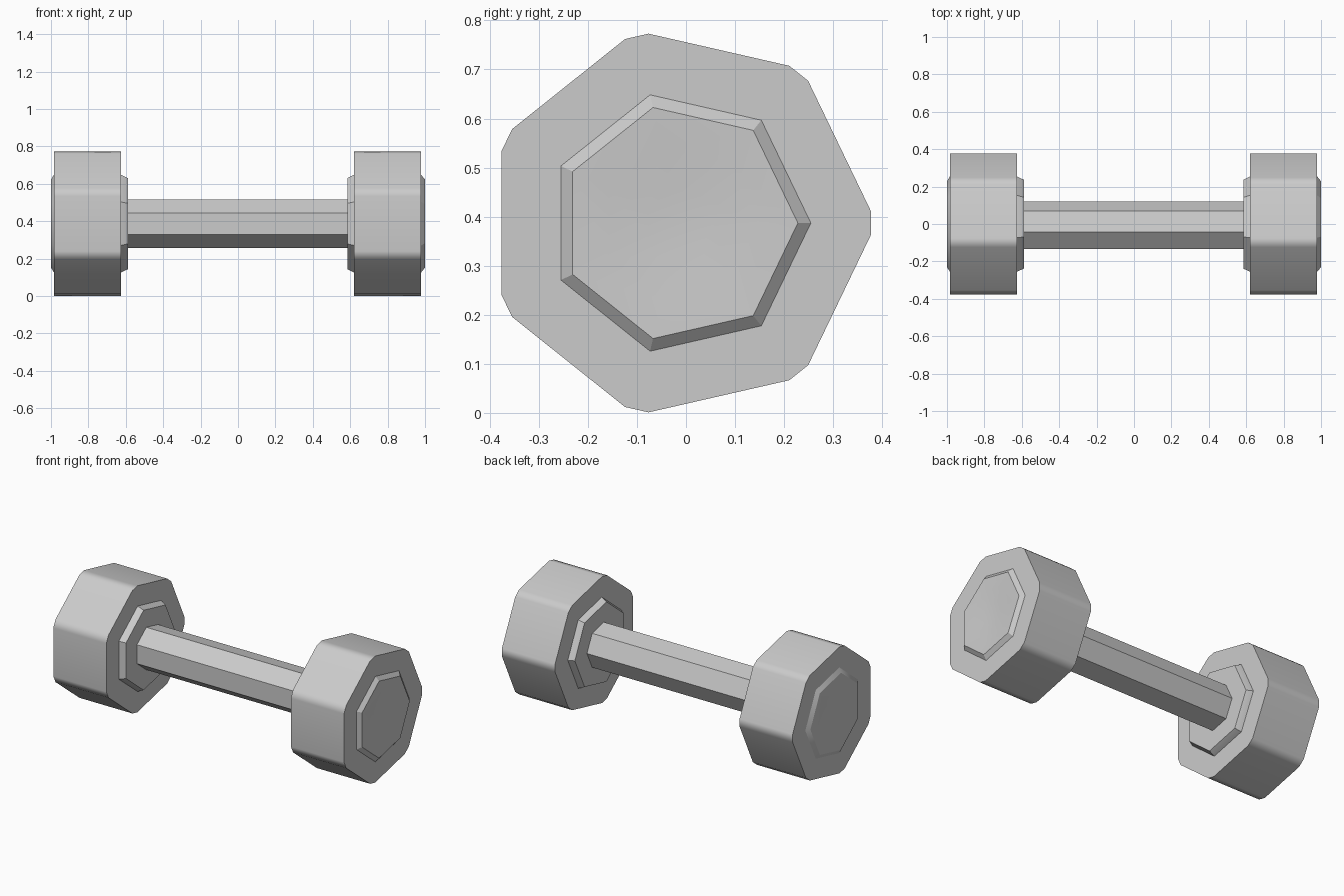
import bpy
import bmesh
import math

cube = bpy.data.objects.get("Cube")
if cube:
    bpy.data.objects.remove(cube, do_unlink=True)

CY, CZ = -0.0135, 0.387          # axis of the dumbbell
STEP = 2 * math.pi / 7

grey = bpy.data.materials.new("plain grey")
grey.use_nodes = True
grey.diffuse_color = (0.6, 0.6, 0.6, 1)
grey.node_tree.nodes["Principled BSDF"].inputs["Base Color"].default_value = (0.6, 0.6, 0.6, 1)

HEPTAGON = [k * STEP for k in range(7)]
CUT = math.radians(3.6)          # half-angle of each cut corner
CUT_HEPTAGON = [k * STEP + s * CUT for k in range(7) for s in (-1, 1)]


def loft(name, sections, angles):
    """Skin a closed solid along x through (x, radius) sections."""
    bm = bmesh.new()
    rings = []
    for x, r in sections:
        rings.append([bm.verts.new((x, CY + r * math.cos(a), CZ + r * math.sin(a)))
                      for a in angles])
    n = len(angles)
    for a, b in zip(rings, rings[1:]):
        for i in range(n):
            j = (i + 1) % n
            bm.faces.new((a[i], a[j], b[j], b[i]))
    bm.faces.new(rings[0])
    bm.faces.new(rings[-1])
    bmesh.ops.recalc_face_normals(bm, faces=bm.faces)
    mesh = bpy.data.meshes.new(name)
    bm.to_mesh(mesh)
    bm.free()
    mesh.materials.append(grey)
    obj = bpy.data.objects.new(name, mesh)
    bpy.context.collection.objects.link(obj)
    bpy.ops.object.select_all(action='DESELECT')
    obj.select_set(True)
    bpy.context.view_layer.objects.active = obj
    bpy.ops.object.shade_smooth_by_angle(angle=math.radians(30))
    # keep the broad flats flat and round only the cut corners
    mod = obj.modifiers.new("Weighted normals", 'WEIGHTED_NORMAL')
    mod.keep_sharp = True
    return obj


# Seven-sided grip
loft("handle", [(-0.6, 0.133), (0.6, 0.133)], HEPTAGON)

# Heads: collar, weight and dished end cap on each end
for side, sign, inner, start, stop, end in (("left", 1, 0.585, 0.62, 0.979, 1.0),
                                            ("right", -1, 0.589, 0.626, 0.984, 1.0)):
    loft(side + "_collar", [(sign * inner, 0.25), (sign * start, 0.268),
                            (sign * (start + 0.02), 0.268)], HEPTAGON)
    loft(side + "_weight", [(sign * start, 0.391), (sign * stop, 0.391)], CUT_HEPTAGON)
    loft(side + "_end_cap", [(sign * (stop - 0.02), 0.268), (sign * stop, 0.268),
                             (sign * end, 0.2415), (sign * (end - 0.004), 0.16),
                             (sign * (end - 0.012), 0.07)], HEPTAGON)
